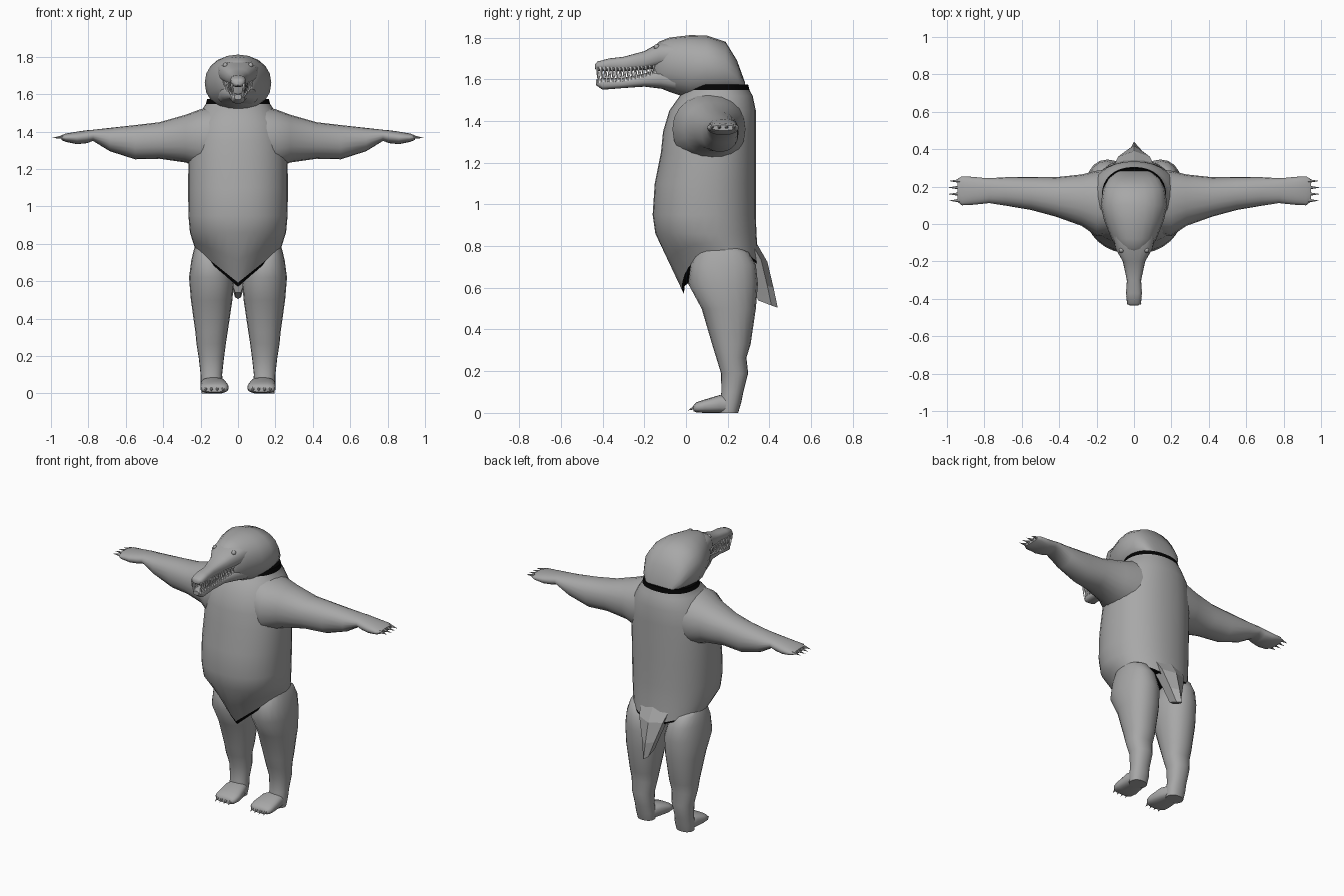
import bpy, bmesh, math
from mathutils import Vector

if "Cube" in bpy.data.objects:
    bpy.data.objects.remove(bpy.data.objects["Cube"])


def material(name, c):
    m = bpy.data.materials.new(name)
    m.diffuse_color = (*c, 1)
    m.use_nodes = True
    m.node_tree.nodes["Principled BSDF"].inputs["Base Color"].default_value = m.diffuse_color
    return m


GREY = material("hide grey", (0.39, 0.39, 0.39))
BLACK = material("lining black", (0.001, 0.001, 0.001))
WHITE = material("tooth white", (0.9, 0.9, 0.9))


def finish(name, bm, mats, angle=50):
    bmesh.ops.recalc_face_normals(bm, faces=bm.faces[:])
    me = bpy.data.meshes.new(name)
    bm.to_mesh(me)
    bm.free()
    for m in mats:
        me.materials.append(m)
    ob = bpy.data.objects.new(name, me)
    bpy.context.scene.collection.objects.link(ob)
    bpy.ops.object.select_all(action='DESELECT')
    ob.select_set(True)
    bpy.context.view_layer.objects.active = ob
    if angle:
        bpy.ops.object.shade_smooth_by_angle(angle=math.radians(angle))
    return ob


def oval(a0, a1, b0, b1, e=2.0, n=20):
    """Superellipse points filling the box a0..a1 by b0..b1."""
    pts = []
    for i in range(n):
        t = 2 * math.pi * i / n
        c, s = math.cos(t), math.sin(t)
        u = math.copysign(abs(c) ** (2 / e), c)
        v = math.copysign(abs(s) ** (2 / e), s)
        pts.append(((a0 + a1) / 2 + u * (a1 - a0) / 2,
                    (b0 + b1) / 2 + v * (b1 - b0) / 2))
    return pts


def loft(name, rings, mats=(GREY,), rule=None, angle=50):
    """Skin a list of rings and cap both ends."""
    bm = bmesh.new()
    vs = [[bm.verts.new(p) for p in r] for r in rings]
    n = len(rings[0])
    for k in range(len(vs) - 1):
        for i in range(n):
            j = (i + 1) % n
            f = bm.faces.new((vs[k][i], vs[k][j], vs[k + 1][j], vs[k + 1][i]))
            if rule:
                f.material_index = rule(k, f.calc_center_median())
    for k, r in ((-1, vs[0]), (len(vs), vs[-1])):
        f = bm.faces.new(r)
        if rule:
            f.material_index = rule(k, f.calc_center_median())
    return finish(name, bm, mats, angle)


def spikes(name, items, mat, sides=6):
    """Cones given as (base, tip, radius)."""
    bm = bmesh.new()
    for base, tip, r in items:
        base, tip = Vector(base), Vector(tip)
        d = (tip - base).normalized()
        u = d.orthogonal().normalized()
        w = d.cross(u)
        ring = []
        for i in range(sides):
            t = 2 * math.pi * i / sides
            ring.append(bm.verts.new(base + r * (math.cos(t) * u + math.sin(t) * w)))
        top = bm.verts.new(tip)
        bm.faces.new(ring)
        for i in range(sides):
            bm.faces.new((ring[i], ring[(i + 1) % sides], top))
    return finish(name, bm, (mat,))


# Torso: open-hemmed shell, with a dark lining strip at the hem and the neck
def torso_ring(z, yf, yb, hw):
    return [Vector((x, y, z)) for x, y in oval(-hw, hw, yf, yb, 2.2, 32)]


hem = []
for x, y in oval(-0.228, 0.228, -0.01, 0.35, 2.0, 32):
    front = 0.57 + 0.88 * abs(x)
    back = 0.69 + 0.35 * abs(x)
    hem.append(Vector((x, y, front if y < 0.17 else back)))
waist = torso_ring(0.86, -0.147, 0.338, 0.257)
rings = [hem] + [[h.lerp(w, t) for h, w in zip(hem, waist)] for t in (0.08, 0.5)]
rings.append(waist)
rings += [torso_ring(*r) for r in (
    (0.95, -0.16, 0.335, 0.265), (1.1, -0.15, 0.335, 0.267),
    (1.25, -0.12, 0.335, 0.265), (1.35, -0.11, 0.335, 0.257),
    (1.45, -0.08, 0.335, 0.238), (1.52, -0.03, 0.32, 0.19),
    (1.548, 0.0, 0.305, 0.172), (1.575, 0.02, 0.298, 0.165))]
last = len(rings) - 2


def lining(k, c):
    return 1 if k <= 0 or k > last or (k == last and c.y > 0.03) else 0


loft("torso", rings, (GREY, BLACK), lining)

# Tail: short faceted stub
tail = []
for z, w, yf, yb in ((0.82, 0.11, 0.25, 0.335), (0.725, 0.085, 0.28, 0.39),
                     (0.6, 0.045, 0.32, 0.42), (0.505, 0.016, 0.345, 0.44)):
    tail.append([(-w, yf, z + 0.035), (w, yf, z + 0.035), (w, yb - 0.03, z + 0.01),
                 (0, yb, z), (-w, yb - 0.03, z + 0.01)])
loft("tail", tail, angle=20)

# Limbs, mirrored left and right
LEG = ((0.8, 0.14, 0.222, 0.08, 0.24), (0.77, 0.09, 0.236, 0.05, 0.3),
       (0.71, 0.05, 0.25, 0.022, 0.335), (0.62, 0.02, 0.262, 0.01, 0.345),
       (0.5, 0.03, 0.252, 0.075, 0.335), (0.33, 0.055, 0.228, 0.125, 0.31),
       (0.265, 0.065, 0.222, 0.145, 0.29), (0.19, 0.075, 0.21, 0.168, 0.298),
       (0.1, 0.085, 0.2, 0.17, 0.275), (0.05, 0.08, 0.2, 0.16, 0.265),
       (0.0, 0.085, 0.195, 0.16, 0.25))
FOOT = ((0.23, 0.09, 0.19, 0, 0.08), (0.16, 0.062, 0.2, 0, 0.085),
        (0.09, 0.05, 0.202, 0, 0.064), (0.052, 0.055, 0.198, 0.002, 0.052),
        (0.035, 0.07, 0.182, 0.008, 0.036))
ARM = ((0.1, -0.05, 0.29, 1.2, 1.54), (0.2, -0.065, 0.285, 1.2, 1.52),
       (0.28, -0.01, 0.265, 1.235, 1.49), (0.42, 0.04, 0.25, 1.255, 1.45),
       (0.55, 0.075, 0.252, 1.252, 1.435), (0.685, 0.098, 0.25, 1.295, 1.42),
       (0.775, 0.112, 0.245, 1.35, 1.41), (0.81, 0.108, 0.247, 1.338, 1.407),
       (0.86, 0.103, 0.252, 1.333, 1.4), (0.92, 0.1, 0.255, 1.345, 1.39),
       (0.945, 0.12, 0.24, 1.355, 1.38))
for side, s in (("left", 1), ("right", -1)):
    loft(side + "_leg", [[(s * x, y, z) for x, y in oval(xi, xo, yf, yb, 2.2)]
                         for z, xi, xo, yf, yb in LEG])
    loft(side + "_foot", [[(s * x, y, z) for x, z in oval(xi, xo, z0, z1, 2.8)]
                          for y, xi, xo, z0, z1 in FOOT])
    loft(side + "_arm", [[(s * x, y, z) for y, z in oval(yf, yb, z0, z1, 2.2)]
                         for x, yf, yb, z0, z1 in ARM])
    spikes(side + "_foot_claws", [((s * x, 0.045, 0.028), (s * x, 0.01, 0.012), 0.011)
                                  for x in (0.08, 0.111, 0.142, 0.173)], GREY)
    spikes(side + "_hand_claws", [((s * 0.93, y, 1.372), (s * (1 - abs(y - 0.18) * 0.2), y, 1.366), 0.011)
                                  for y in (0.125, 0.16, 0.195, 0.23)], GREY)


# Head: skull, upper snout and lower jaw as rings along y
def head_part(name, rows, e):
    loft(name, [[(x, y, z) for x, z in oval(-w, w, z0, z1, e)]
                for y, w, z0, z1 in rows])


head_part("skull", (
    (-0.16, 0.06, 1.58, 1.75), (-0.13, 0.09, 1.56, 1.78), (-0.08, 0.12, 1.54, 1.80),
    (0.02, 0.16, 1.507, 1.812), (0.1, 0.178, 1.51, 1.81), (0.19, 0.165, 1.52, 1.78),
    (0.245, 0.135, 1.53, 1.69), (0.283, 0.085, 1.54, 1.585)), 2.15)
UPPER = ((-0.437, 0.02, 1.65, 1.672), (-0.425, 0.037, 1.64, 1.685),
         (-0.37, 0.042, 1.64, 1.70), (-0.3, 0.038, 1.638, 1.708),
         (-0.2, 0.06, 1.645, 1.735), (-0.13, 0.1, 1.655, 1.775),
         (-0.05, 0.115, 1.655, 1.78))
LOWER = ((-0.432, 0.02, 1.572, 1.598), (-0.4, 0.037, 1.55, 1.605),
         (-0.3, 0.036, 1.558, 1.607), (-0.2, 0.055, 1.565, 1.627),
         (-0.12, 0.092, 1.555, 1.655), (-0.05, 0.11, 1.54, 1.655))
head_part("upper_snout", UPPER, 2.6)
head_part("lower_jaw", LOWER, 2.6)


def sample(rows, y):
    for a, b in zip(rows, rows[1:]):
        if a[0] <= y <= b[0]:
            t = (y - a[0]) / (b[0] - a[0])
            return [p + t * (q - p) for p, q in zip(a, b)]


# Teeth: interlocking rows along both jaws
teeth = []
for i in range(16):
    y = -0.425 + 0.018 * i
    for s in (1, -1):
        up, low = sample(UPPER, y), sample(LOWER, y + 0.008)
        xu, xl = s * up[1] * 0.86, s * low[1] * 0.86
        teeth.append(((xu, y, up[2] + 0.018), (xu, y, low[3] - 0.008), 0.008))
        teeth.append(((xl, y + 0.008, low[3] - 0.018), (xl, y + 0.008, up[2] + 0.004), 0.008))
spikes("teeth", teeth, WHITE, 5)

# Eyes
for side, s in (("left", 1), ("right", -1)):
    bm = bmesh.new()
    bmesh.ops.create_uvsphere(bm, u_segments=10, v_segments=6, radius=0.014)
    bmesh.ops.translate(bm, verts=bm.verts[:], vec=(s * 0.068, -0.14, 1.755))
    finish(side + "_eye", bm, (GREY,))
